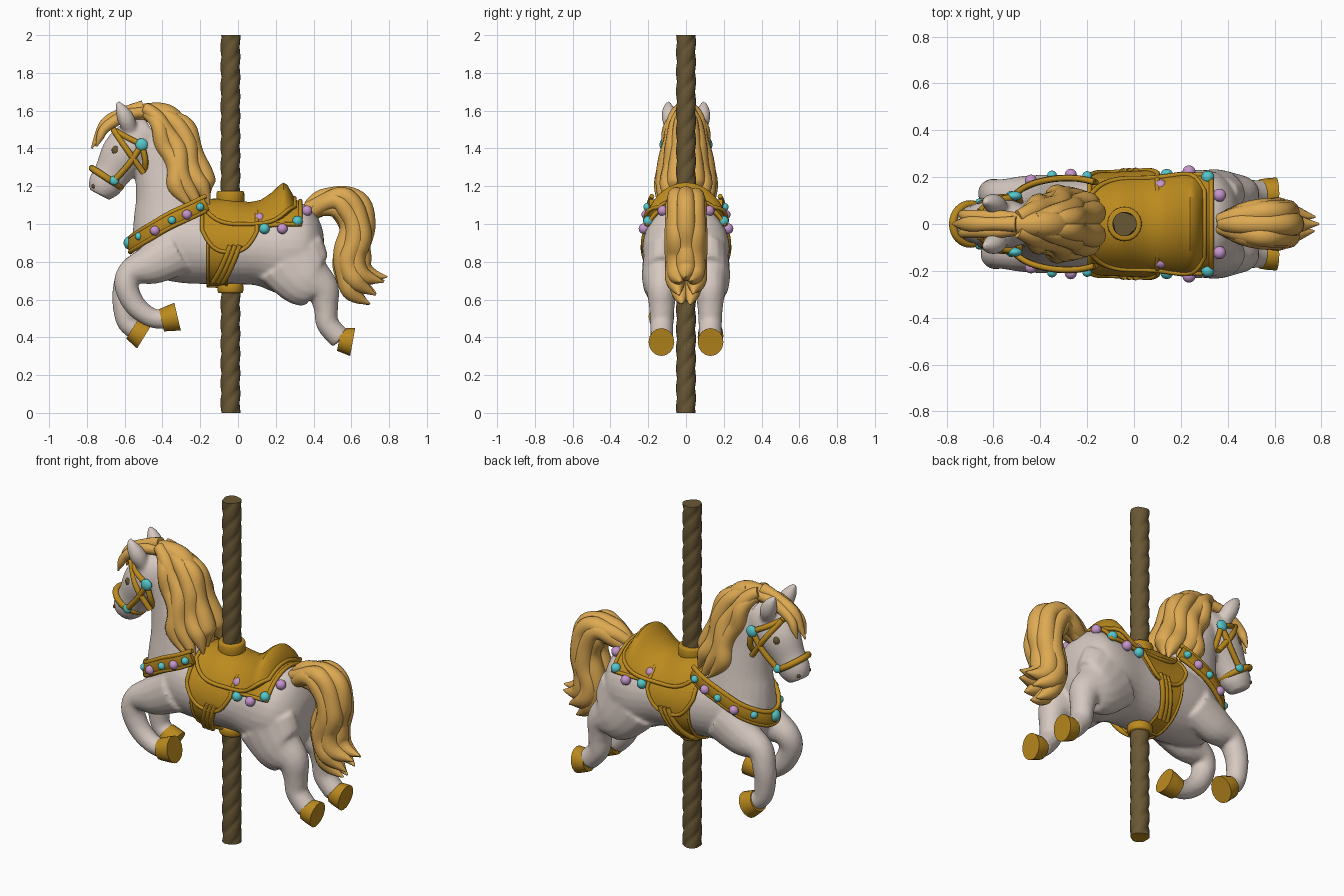
import bpy, bmesh, math
from mathutils import Vector

if "Cube" in bpy.data.objects:
    bpy.data.objects.remove(bpy.data.objects["Cube"])


def material(name, *rgb):
    m = bpy.data.materials.new(name)
    m.use_nodes = True
    m.diffuse_color = (*rgb, 1)
    m.node_tree.nodes["Principled BSDF"].inputs["Base Color"].default_value = (*rgb, 1)
    return m


WHITE = material("warm white", .67, .58, .53)
GOLD = material("gold", .5, .255, .013)
HAIR = material("honey hair", .73, .4, .085)
BROWN = material("dark brown", .14, .095, .034)
TEAL = material("teal", .09, .57, .59)
LILAC = material("lilac", .55, .3, .6)


def link(name, data, mat):
    ob = bpy.data.objects.new(name, data)
    bpy.context.scene.collection.objects.link(ob)
    data.materials.append(mat)
    return ob


def finish(name, bm, mat):
    bmesh.ops.recalc_face_normals(bm, faces=bm.faces)
    me = bpy.data.meshes.new(name)
    bm.to_mesh(me)
    bm.free()
    me.shade_smooth()
    me.set_sharp_from_angle(angle=math.radians(50))
    return link(name, me, mat)


def skin(name, grids, mat):
    """Mesh from lists of closed rows of points, capped at both ends."""
    bm = bmesh.new()
    for rows in grids:
        rows = [[bm.verts.new(p) for p in row] for row in rows]
        n = len(rows[0])
        for a, b in zip(rows, rows[1:]):
            for j in range(n):
                k = (j + 1) % n
                bm.faces.new((a[j], a[k], b[k], b[j]))
        bm.faces.new(rows[0])
        bm.faces.new(rows[-1])
    return finish(name, bm, mat)


def spline(pts, n=6):
    """Smooth curve through tuples of any length."""
    pts = [Vector(p) for p in pts]
    out = []
    for i in range(len(pts) - 1):
        a, b, c, d = (pts[min(max(i + k, 0), len(pts) - 1)] for k in (-1, 0, 1, 2))
        for s in range(n):
            t = s / n
            out.append(b + (c - a) * (t / 2) + (a * 2 - b * 5 + c * 4 - d) * (t * t / 2)
                       + (b * 3 - a - c * 3 + d) * (t ** 3 / 2))
    return out + [pts[-1]]


def tube(stations, ref=(0, 1, 0), seg=16, n=6, wave=0, phase=0):
    """Rows of ellipses along stations (x, y, z, depth, width), optionally wavy."""
    st = spline([s if len(s) == 5 else (*s, s[-1]) for s in stations], n)
    pos = [Vector(s[:3]) for s in st]
    rows = []
    for i, s in enumerate(st):
        t = (pos[min(i + 1, len(pos) - 1)] - pos[max(i - 1, 0)]).normalized()
        side = Vector(ref)
        side = (side - t * side.dot(t)).normalized()
        nrm = t.cross(side)
        mid = pos[i] + nrm * wave * math.sin(i * .45 + phase)
        angles = [math.tau * k / seg for k in range(seg)]
        rows.append([mid + side * math.cos(a) * max(s[4], .003)
                     + nrm * math.sin(a) * max(s[3], .003) for a in angles])
    return rows


def cord(name, pts, r, mat=GOLD, cyclic=False):
    cu = bpy.data.curves.new(name, "CURVE")
    cu.dimensions = "3D"
    cu.bevel_depth, cu.bevel_resolution, cu.use_fill_caps = r, 2, True
    sp = cu.splines.new("POLY")
    sp.points.add(len(pts) - 1)
    for p, q in zip(sp.points, pts):
        p.co = (*q, 1)
    sp.use_cyclic_u = cyclic
    return link(name, cu, mat)


def ball(name, loc, r, mat, squash=1):
    bm = bmesh.new()
    bmesh.ops.create_uvsphere(bm, u_segments=16, v_segments=10, radius=r)
    ob = finish(name, bm, mat)
    ob.location, ob.scale.y = loc, squash


def lerp(table, x):
    for a, b in zip(table, table[1:]):
        if x <= b[0]:
            t = max(0, (x - a[0]) / (b[0] - a[0]))
            return [p + (q - p) * t for p, q in zip(a, b)][1:]
    return table[-1][1:]


# Trunk sections: x, centre z, half height, half width
TRUNK = [(-.54, .92, .07, .07), (-.47, .92, .18, .15), (-.3, .9, .21, .19), (-.1, .88, .2, .2),
         (.1, .88, .205, .21), (.25, .87, .245, .23), (.35, .87, .235, .22), (.41, .87, .185, .175),
         (.445, .87, .11, .11), (.455, .87, .05, .05)]
trunk = tube([(x, 0, z, h, w) for x, z, h, w in TRUNK], seg=32)
trunk_fine = [tuple(v) for v in spline(TRUNK)]

# Horse body: trunk, neck, head, ears and legs fused into one skin
neck = tube([(-.34, 0, .95, .22, .175), (-.36, 0, 1.12, .19, .14), (-.41, 0, 1.28, .14, .11),
             (-.45, 0, 1.42, .11, .09), (-.47, 0, 1.5, .07, .06)], seg=24)
head = tube([(-.45, 0, 1.48, .09, .07), (-.52, 0, 1.44, .125, .1), (-.6, 0, 1.37, .125, .108),
             (-.665, 0, 1.27, .098, .085), (-.71, 0, 1.2, .088, .077), (-.735, 0, 1.155, .06, .055)], seg=24)
parts = [trunk, neck, head]
FRONT = [(-.32, .86, .13, .09), (-.45, .79, .11, .088), (-.565, .745, .072, .072)]
FORE = {-1: [(-.59, .67, .064), (-.545, .57, .058), (-.46, .505, .052), (-.38, .495, .052)],
        1: [(-.6, .65, .064), (-.605, .56, .058), (-.59, .48, .052), (-.54, .435, .052)]}
HIND = [(.28, .82, .2, .1), (.36, .71, .16, .105), (.445, .65, .095, .083), (.465, .56, .066, .068),
        (.475, .47, .06, .062), (.545, .39, .06, .06)]
HOOF = {"near_front": (-.405, -.13, .49, -.32, .51), "far_front": (-.56, .13, .445, -.495, .405),
        "near_hind": (.535, -.13, .388, .607, .375), "far_hind": (.535, .13, .388, .607, .375)}
for s in (-1, 1):
    parts.append(tube([(x, s * .12, z, a, b) for x, z, a, b in FRONT]
                      + [(x, s * .13, z, r, r) for x, z, r in FORE[s]]))
    parts.append(tube([(x, s * .128, z, a, b) for x, z, a, b in HIND]))
    parts.append(tube([(-.565, s * .055, 1.48, .035), (-.59, s * .08, 1.55, .046),
                       (-.615, s * .092, 1.6, .036), (-.64, s * .095, 1.645, .012)]))
body = skin("horse_body", parts, WHITE)
remesh = body.modifiers.new("fuse", "REMESH")
remesh.mode, remesh.voxel_size, remesh.use_smooth_shade = "VOXEL", .01, True
soft = body.modifiers.new("soften", "SMOOTH")
soft.factor, soft.iterations = .5, 6

for name, (x, y, z, x2, z2) in HOOF.items():
    mid = ((x + x2) / 2, y, (z + z2) / 2, .068, .066)
    skin(name + "_hoof", [tube([(x, y, z, .06), mid, (x2, y, z2, .075, .068)], n=3)], GOLD)

# Twisted pole with its two collars
PX = -.04
twist = math.tau / .314
pole = skin("pole", [[[(PX + r * math.cos(a), r * math.sin(a), z) for a in
             [math.tau * k / 36 for k in range(36)]
             for r in [.052 - .006 * abs(math.sin(1.5 * (a - z * twist))) ** 6]]
            for z in [2 * i / 160 for i in range(161)]]], BROWN)
pole.data.materials.append(GOLD)
for f in pole.data.polygons:
    f.material_index = int(f.center.z < .001)
for name, z, h, r in (("pole_upper_collar", 1.1, .075, .073), ("pole_lower_collar", .635, .05, .068)):
    skin(name, [tube([(PX, 0, z, r - .006), (PX, 0, z + .01, r), (PX, 0, z + h - .01, r),
                      (PX, 0, z + h, r - .008)], seg=32, n=2)], GOLD)


def on_trunk(x, a, lift):
    z, h, w = lerp(trunk_fine, x)
    return (x, (w + lift) * math.sin(a), z + (h + lift) * math.cos(a))


# Saddle layers: solid shells wrapped around the trunk, each with a rim
def drape(name, x0, x1, angle, lift, rim=.011, n=24):
    rows, edges = [], []
    for i in range(n + 1):
        x = x0 + (x1 - x0) * i / n
        arc = [math.radians(angle(x)) * j / 20 for j in range(-20, 21)]
        outer = [on_trunk(x, a, lift(x, a)) for a in arc]
        rows.append(outer + [on_trunk(x, a, -.01) for a in arc[::-1]])
        edges.append(outer)
    skin(name, [rows], GOLD)
    loop = edges[0] + [r[-1] for r in edges[1:-1]] + edges[-1][::-1] + [r[0] for r in edges[-2:0:-1]]
    cord(name + "_rim", loop, rim, cyclic=True)


SEAT = [(-.19, .02), (-.05, .04), (.06, .012), (.12, .018), (.18, .045), (.235, .085), (.255, .08),
        (.275, .045), (.3, 0)]
drape("saddle_pad", -.18, .33, lambda x: 60, lambda x, a: .012)
drape("saddle_flap", -.19, .1, lambda x: 97 - 28 * abs((x + .045) / .145) ** 3, lambda x, a: .022)
drape("saddle_seat", -.18, .3, lambda x: 58 - 24 * abs((x - .06) / .24) ** 4,
      lambda x, a: .022 + lerp(SEAT, x)[0] * math.cos(a) ** 3)
drape("girth_strap", -.16, -.06, lambda x: 180, lambda x, a: .01, .008, 6)
for s in (-1, 1):
    for dx in (0, .025, .05):
        cord("stirrup_strap", [on_trunk(dx - .04 - .09 * t / 10, s * math.radians(88 + 6 * t), .022)
                               for t in range(11)], .014)

# Breast collar with rims and beads
half = [(-.17, .18, 1.11), (-.25, .195, 1.07), (-.36, .19, 1.02), (-.47, .155, .955), (-.55, .075, .905)]
collar = [(x, -y, z) for x, y, z in half] + [(-.57, 0, .89)] + half[::-1]
skin("breast_collar", [tube([(*p, .014, .042) for p in collar], ref=(0, 0, 1))], GOLD)
for dz in (-.038, .038):
    cord("collar_rim", spline([(x, y, z + dz) for x, y, z in collar]), .013)
ball("front_jewel", (-.57, 0, .9), .036, TEAL)
for s in (-1, 1):
    for i, (x, y, z) in enumerate([(-.2, .205, 1.09), (-.27, .21, 1.05), (-.35, .207, 1.02),
                                   (-.44, .185, .965), (-.525, .12, .935)]):
        ball("collar_bead", (x, s * y, z), .026 if i % 2 else .021, LILAC if i % 2 else TEAL)
    # Beads below the rear of the saddle pad
    for i, (x, z) in enumerate([(.115, 1.03), (.14, .975), (.235, .975), (.315, 1.015), (.365, 1.07)]):
        cz, h, w = lerp(trunk_fine, x)
        y = w * math.sqrt(max(.25, 1 - ((z - cz) / h) ** 2)) + .016
        ball("pad_bead", (x, s * y, z), .028, TEAL if i % 2 else LILAC)

# Bridle, eyes and nostrils
for s in (-1, 1):
    for name, pts in {"brow_strap": [(-.66, .03, 1.5), (-.59, .095, 1.46), (-.51, .115, 1.42)],
                      "throat_strap": [(-.51, .115, 1.42), (-.49, .105, 1.33), (-.5, .04, 1.24)],
                      "cheek_strap": [(-.51, .115, 1.42), (-.575, .11, 1.32), (-.655, .09, 1.23)],
                      "face_strap": [(-.66, .05, 1.5), (-.585, .11, 1.39), (-.5, .1, 1.27)]}.items():
        cord(name, spline([(x, s * y, z) for x, y, z in pts]), .016)
    ball("bridle_rosette", (-.51, s * .12, 1.42), .033, TEAL, .6)
    ball("bit_jewel", (-.655, s * .092, 1.23), .025, TEAL, .7)
    ball("eye", (-.645, s * .088, 1.39), .024, BROWN, .6)
    ball("nostril", (-.765, s * .05, 1.2), .011, BROWN, .7)
ring = [math.tau * k / 32 for k in range(32)]
cord("nose_band", [(-.697 + .076 * math.cos(a), .084 * math.sin(a), 1.245 - .05 * math.cos(a))
                   for a in ring], .018, cyclic=True)

# Mane: a crest, wavy side locks and a forelock
LOCKS = [[(-.48, .03, 1.58), (-.42, .08, 1.5), (-.37, .08, 1.4), (-.34, .1, 1.3), (-.31, .12, 1.2), (-.25, .14, 1.08)],
         [(-.5, .03, 1.6), (-.41, .06, 1.55), (-.35, .07, 1.44), (-.31, .1, 1.32), (-.27, .11, 1.2), (-.2, .13, 1.05)],
         [(-.42, .02, 1.6), (-.33, .04, 1.55), (-.28, .06, 1.42), (-.24, .07, 1.31), (-.21, .09, 1.2), (-.15, .1, 1.1)],
         [(-.39, .02, 1.6), (-.31, .02, 1.54), (-.25, .03, 1.44), (-.2, .04, 1.32), (-.18, .05, 1.2), (-.14, .06, 1.14)],
         [(-.5, .02, 1.59), (-.58, .03, 1.58), (-.66, .03, 1.54), (-.71, .035, 1.5), (-.73, .04, 1.46), (-.75, .04, 1.41)]]
THICK = [(.03, .045, .05, .052, .05, .004)] * 4 + [(.03, .03, .03, .025, .02, .004)]
mane = [tube([(-.58, 0, 1.58, .03), (-.48, 0, 1.59, .05), (-.37, 0, 1.57, .06), (-.3, 0, 1.46, .07),
              (-.27, 0, 1.32, .08), (-.23, 0, 1.18, .07), (-.17, 0, 1.07, .01)]),
        tube([(-.5, 0, 1.62, .035), (-.6, 0, 1.59, .03), (-.7, 0, 1.525, .035), (-.775, 0, 1.4, .004)])]
for i, (pts, radii) in enumerate(zip(LOCKS, THICK)):
    for s in (-1, 1):
        mane.append(tube([(x, s * y, z, r) for (x, y, z), r in zip(pts, radii)],
                         seg=12, wave=.014 * (i < 4), phase=i * 1.3))
skin("mane", mane, HAIR)

# Tail: wavy locks blended between an outer and an inner sweep
OUTER = [(.37, 1.09), (.46, 1.14), (.56, 1.16), (.65, 1.1), (.68, .98), (.64, .87), (.67, .76), (.79, .72)]
INNER = [(.37, 1.04), (.45, 1.08), (.53, 1.085), (.58, .99), (.57, .87), (.565, .75), (.6, .65), (.7, .58)]
SPREAD = [.3, .7, 1, 1, 1, .9, .9, .6]
RADII = [.03, .045, .048, .05, .055, .056, .052, .004]
tail = []
for i, (t, v) in enumerate([(0, 0), (.2, .05), (.25, -.05), (.65, .06), (.65, -.06), (1, .035), (1, -.035)]):
    tail.append(tube([(a[0] + (b[0] - a[0]) * t, v * k, a[1] + (b[1] - a[1]) * t, r)
                      for a, b, k, r in zip(OUTER, INNER, SPREAD, RADII)],
                     seg=12, wave=.008, phase=i))
skin("tail", tail, HAIR)
